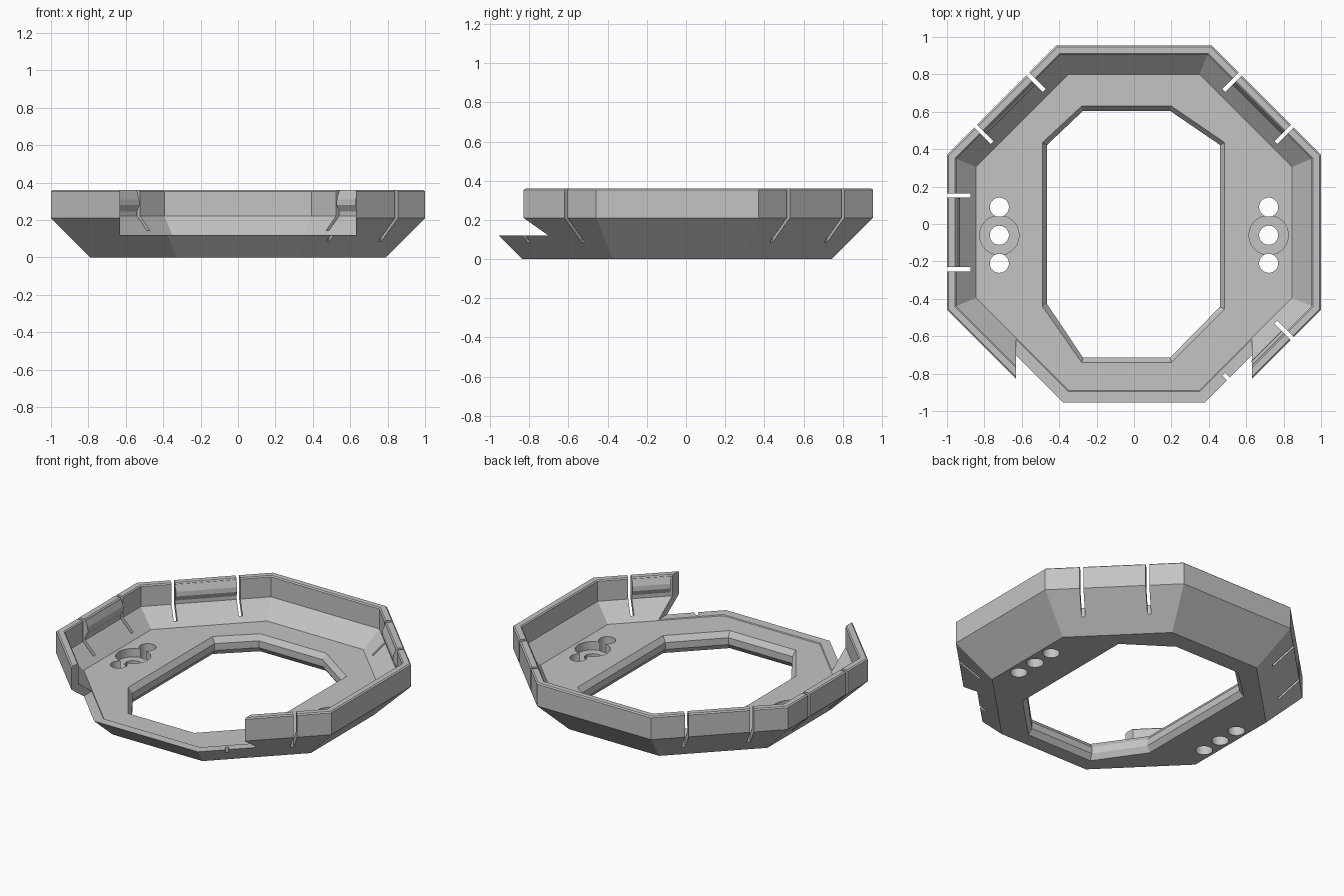
import bpy, bmesh, math
from mathutils import Matrix, Vector

cube = bpy.data.objects.get("Cube")
if cube:
    bpy.data.objects.remove(cube, do_unlink=True)

CY = -0.045          # centre of the octagon in y
FLOOR = 0.115

grey = bpy.data.materials.new("plain_grey")
grey.use_nodes = True
grey.diffuse_color = (0.55, 0.55, 0.55, 1)
grey.node_tree.nodes["Principled BSDF"].inputs["Base Color"].default_value = (0.55, 0.55, 0.55, 1)


def make_object(name, bm):
    bmesh.ops.recalc_face_normals(bm, faces=bm.faces)
    mesh = bpy.data.meshes.new(name)
    bm.to_mesh(mesh)
    bm.free()
    mesh.materials.append(grey)
    obj = bpy.data.objects.new(name, mesh)
    bpy.context.collection.objects.link(obj)
    return obj


def octagon(apothem, z):
    r = apothem / math.cos(math.pi / 8)
    return [(r * math.cos(math.pi / 8 + i * math.pi / 4),
             CY + r * math.sin(math.pi / 8 + i * math.pi / 4), z) for i in range(8)]


def opening(inset, z):
    corners = [(0.485, 0.435), (0.2, 0.63), (-0.28, 0.63), (-0.49, 0.435),
               (-0.49, -0.44), (-0.28, -0.74), (0.2, -0.74), (0.485, -0.455)]
    loop = []
    for x, y in corners:
        side = abs(x) > 0.4
        dx, dy = (inset, inset * 0.5) if side else (inset * 0.3, inset)
        loop.append((x - math.copysign(dx, x), y - math.copysign(dy, y), z))
    return loop


def side_frame(angle):
    """Local x points out of a wall, local y runs along it."""
    return Matrix.Translation((0, CY, 0)) @ Matrix.Rotation(math.radians(angle), 4, 'Z')


def add_box(bm, lo, hi, frame=Matrix()):
    lo, hi = Vector(lo), Vector(hi)
    size = Matrix.Diagonal((*(hi - lo), 1))
    bmesh.ops.create_cube(bm, size=1, matrix=frame @ Matrix.Translation((lo + hi) / 2) @ size)


def add_cylinder(bm, x, y, radius, z0, z1):
    bmesh.ops.create_cone(bm, cap_ends=True, segments=40, radius1=radius, radius2=radius,
                          depth=z1 - z0, matrix=Matrix.Translation((x, y, (z0 + z1) / 2)))


def cut(target, bm):
    cutter = make_object("cutter", bm)
    cutter.hide_render = True
    mod = target.modifiers.new("cut", 'BOOLEAN')
    mod.operation = 'DIFFERENCE'
    mod.solver = 'EXACT'
    mod.object = cutter
    bpy.context.view_layer.objects.active = target
    bpy.ops.object.modifier_apply(modifier=mod.name)
    bpy.data.objects.remove(cutter, do_unlink=True)


# Tray: eight-sided loops joined into one closed ring
loops = [opening(0, 0), octagon(0.79, 0), octagon(1, 0.21), octagon(1, 0.353),
         octagon(0.992, 0.36), octagon(0.957, 0.36), octagon(0.95, 0.353),
         octagon(0.95, 0.222), octagon(0.845, FLOOR), opening(0, FLOOR),
         opening(0.025, 0.08), opening(0.025, 0.035)]
bm = bmesh.new()
rings = [[bm.verts.new(p) for p in loop] for loop in loops]
for k, ring in enumerate(rings):
    after = rings[(k + 1) % len(rings)]
    for i in range(8):
        j = (i + 1) % 8
        bm.faces.new((ring[i], ring[j], after[j], after[i]))
tray = make_object("tray", bm)

# Front gap in the wall
bm = bmesh.new()
add_box(bm, (-0.63, -1.3, 0.12), (0.63, -0.4, 0.6))
cut(tray, bm)

# Pairs of slits that free the clip tabs
clip_sides = (45, 135, 180, -45)
bm = bmesh.new()
for angle in clip_sides:
    for t in (-0.197, 0.197):
        add_box(bm, (0.875, t - 0.011, -0.1), (1.2, t + 0.011, 0.6), side_frame(angle))
cut(tray, bm)

# Round recesses, then the rows of three screw holes
bm = bmesh.new()
for x in (-0.72, 0.72):
    add_cylinder(bm, x, -0.06, 0.105, 0.06, 0.2)
cut(tray, bm)
bm = bmesh.new()
for x in (-0.72, 0.72):
    for y in (0.09, -0.06, -0.21):
        add_cylinder(bm, x, y, 0.051, -0.1, 0.3)
cut(tray, bm)

# Snap ridges on the inside of the clip tabs
ridge_profile = [(0.96, 0.352), (0.948, 0.352), (0.932, 0.31), (0.93, 0.28), (0.95, 0.245), (0.96, 0.245)]
for n, angle in enumerate(clip_sides):
    start = -0.045 if angle == -45 else -0.185
    frame = side_frame(angle)
    bm = bmesh.new()
    ends = [[bm.verts.new(frame @ Vector((r, t, z))) for r, z in ridge_profile] for t in (start, 0.185)]
    bm.faces.new(ends[0])
    bm.faces.new(ends[1])
    for i in range(len(ridge_profile)):
        j = (i + 1) % len(ridge_profile)
        bm.faces.new((ends[0][i], ends[0][j], ends[1][j], ends[1][i]))
    make_object(f"snap_ridge_{n + 1}", bm)

# Smooth the round holes, keep the flat sides crisp
bpy.ops.object.select_all(action='DESELECT')
tray.select_set(True)
bpy.context.view_layer.objects.active = tray
bpy.ops.object.shade_smooth_by_angle(angle=math.radians(20))
